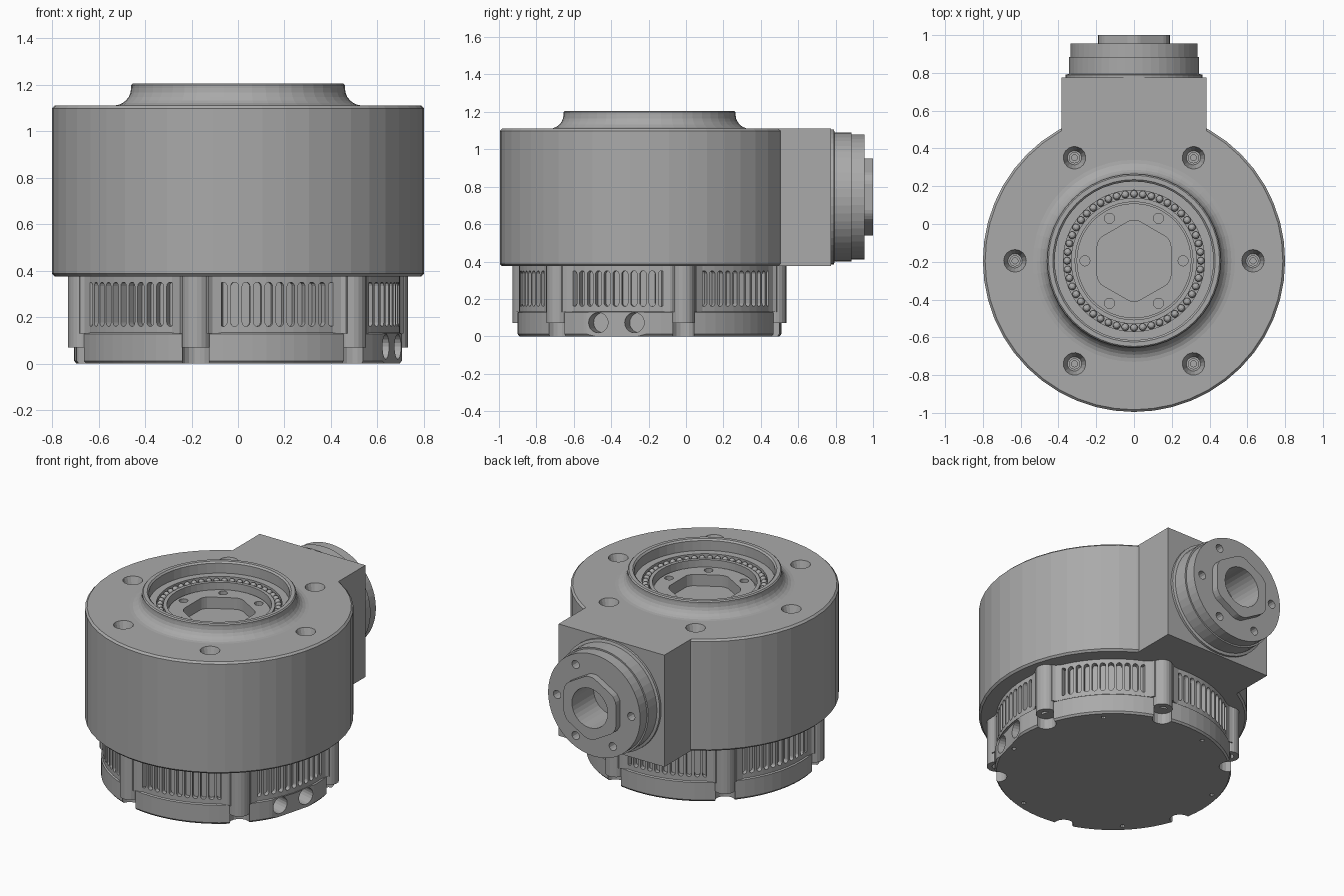
import bpy, bmesh, math
from mathutils import Matrix, Vector

if "Cube" in bpy.data.objects:
    bpy.data.objects.remove(bpy.data.objects["Cube"])

CY = -0.195                      # y of the main vertical axis
AXIS = Matrix.Translation((0, CY, 0))
PORT = Matrix.Translation((0, 0, 0.745)) @ Matrix.Rotation(-math.pi / 2, 4, 'X')
mat = bpy.data.materials.new("machined_grey")
mat.diffuse_color = (0.40, 0.40, 0.40, 1)
mat.use_nodes = True
mat.node_tree.nodes["Principled BSDF"].inputs["Base Color"].default_value = mat.diffuse_color


def rot(deg):
    return Matrix.Rotation(math.radians(deg), 4, 'Z')


def circle(r, n=16, x=0, y=0):
    return [(x + r * math.cos(2 * math.pi * i / n), y + r * math.sin(2 * math.pi * i / n)) for i in range(n)]


def round_hex(apothem, r):
    """Hexagon whose corners are rounded by a circle of radius r."""
    pts = []
    for i in range(72):
        a = math.radians(i * 5)
        d = (a + math.pi / 6) % (math.pi / 3) - math.pi / 6
        rr = min(r, apothem / math.cos(d))
        pts.append((rr * math.cos(a), rr * math.sin(a)))
    return pts


def slot(w, h, n=6):
    """Upright stadium outline, w wide and h high."""
    r, c = w / 2, h / 2 - w / 2
    top = [(r * math.cos(math.pi * i / n), c + r * math.sin(math.pi * i / n)) for i in range(n + 1)]
    return top + [(-x, -y) for x, y in top]


def prism(bm, pts, z0, z1, m=Matrix(), s0=1.0):
    """Extruded outline; s0 scales the lower end about the origin."""
    lo = [bm.verts.new(m @ Vector((x * s0, y * s0, z0))) for x, y in pts]
    hi = [bm.verts.new(m @ Vector((x, y, z1))) for x, y in pts]
    n = len(pts)
    bm.faces.new(lo[::-1])
    bm.faces.new(hi)
    for i in range(n):
        bm.faces.new((lo[i], lo[(i + 1) % n], hi[(i + 1) % n], hi[i]))


def lathe(bm, prof, m, n=48):
    """Solid of revolution; the profile starts and ends on the axis."""
    rings = []
    for r, z in prof:
        if r == 0:
            rings.append([bm.verts.new(m @ Vector((0, 0, z)))] * n)
        else:
            rings.append([bm.verts.new(m @ Vector((x, y, z))) for x, y in circle(r, n)])
    for a, b in zip(rings, rings[1:]):
        for i in range(n):
            j = (i + 1) % n
            quad = dict.fromkeys((a[i], a[j], b[j], b[i]))
            bm.faces.new(list(quad))


def finish(name, bm):
    bmesh.ops.recalc_face_normals(bm, faces=bm.faces)
    me = bpy.data.meshes.new(name)
    bm.to_mesh(me)
    bm.free()
    me.materials.append(mat)
    ob = bpy.data.objects.new(name, me)
    bpy.context.collection.objects.link(ob)
    return ob


def combine(ob, bm, op='DIFFERENCE'):
    """Cut or join the shape in bm into ob and bake the result."""
    tool = finish("cutter", bm)
    tool.hide_render = True
    mod = ob.modifiers.new("bool", 'BOOLEAN')
    mod.operation, mod.object, mod.solver = op, tool, 'EXACT'
    dg = bpy.context.evaluated_depsgraph_get()
    me = bpy.data.meshes.new_from_object(ob.evaluated_get(dg))
    ob.modifiers.clear()
    ob.data = me
    bpy.data.objects.remove(tool)


# Main housing with flared collar and stepped bore
prof = [(0, .375), (.788, .375), (.8, .387), (.8, 1.098), (.788, 1.11)]
for i in range(7):
    t = math.radians(15 * i)
    prof.append((.535 - .075 * math.sin(t), 1.185 - .075 * math.cos(t)))
prof += [(.46, 1.198), (.453, 1.205), (.43, 1.205), (.42, 1.195), (.42, 1.13), (.374, 1.13),
         (.374, 1.09), (.334, 1.09), (.334, 1.12), (.312, 1.12), (.312, 1.065),
         (.304, 1.065), (.304, 1.075), (0, 1.075)]
bm = bmesh.new()
lathe(bm, prof, AXIS)
housing = finish("main_housing", bm)

# Rear mounting block joined to the housing
bm = bmesh.new()
prism(bm, [(-.385, .44), (.385, .44), (.385, .775), (-.385, .775)], .375, 1.11)
combine(housing, bm, 'UNION')

# Countersunk bolt holes, rotor bolt holes and hexagonal recess
bm = bmesh.new()
for k in range(6):
    m = AXIS @ rot(60 * k)
    prism(bm, circle(.063), 1.04, 1.12, m @ Matrix.Translation((.63, 0, 0)), .6)
    prism(bm, circle(.027, 12), 1.02, 1.09, m @ Matrix.Translation((.26, 0, 0)))
prism(bm, round_hex(.195, .214), 1.0, 1.09, AXIS)
combine(housing, bm)

# Screw heads sunk in the bolt holes
bm = bmesh.new()
for k in range(6):
    m = AXIS @ rot(60 * k) @ Matrix.Translation((.63, 0, 0))
    lathe(bm, [(0, 1.03), (.03, 1.03), (.03, 1.065), (.016, 1.065), (.016, 1.05), (0, 1.05)], m, 12)
finish("housing_screws", bm)

# Bearing balls around the rotor
bm = bmesh.new()
for k in range(48):
    m = AXIS @ rot(7.5 * k) @ Matrix.Translation((.354, 0, 1.108))
    bmesh.ops.create_uvsphere(bm, u_segments=10, v_segments=6, radius=.02, matrix=m)
finish("bearing_balls", bm)

# Rear output flange with bolt holes, hexagonal hub and bore
bm = bmesh.new()
lathe(bm, [(0, .74), (.362, .74), (.362, .79), (.345, .795), (.345, .885),
           (.335, .885), (.335, .955), (0, .955)], PORT)
flange = finish("rear_flange", bm)
bm = bmesh.new()
prism(bm, round_hex(.19, .206), .90, 1.0, PORT)
combine(flange, bm, 'UNION')
bm = bmesh.new()
prism(bm, circle(.13, 32), .76, 1.05, PORT)
for k in range(6):
    prism(bm, circle(.027, 12), .87, .98, PORT @ rot(60 * k) @ Matrix.Translation((.27, 0, 0)))
combine(flange, bm)

# Lower drive base
bm = bmesh.new()
lathe(bm, [(0, 0), (.695, 0), (.705, .012), (.705, .127), (.697, .133), (.697, .385), (0, .385)], AXIS, 72)
base = finish("drive_base", bm)

# Flat connector face
bm = bmesh.new()
prism(bm, [(.685, -.3), (.85, -.3), (.85, .3), (.685, .3)], -.05, .13, AXIS @ rot(-15))
combine(base, bm)

# Vent slots, connector holes, lug scallops and underside screw holes
bm = bmesh.new()
outward = Matrix.Rotation(math.pi / 2, 4, 'Z') @ Matrix.Rotation(math.pi / 2, 4, 'X')
for k in range(6):
    mid = 45 + 60 * k
    for j in range(11):
        m = AXIS @ rot(mid + (j - 5) * 4.05) @ Matrix.Translation((0, 0, .255)) @ outward
        prism(bm, slot(.033, .19), .665, .75, m)
    prism(bm, circle(.06), -.05, .07, AXIS @ rot(mid - 30) @ Matrix.Translation((.695, 0, 0)))
    prism(bm, circle(.014, 8), -.05, .03, AXIS @ rot(mid) @ Matrix.Translation((.65, 0, 0)))
for y in (-.1, .1):
    m = AXIS @ rot(-15) @ Matrix.Translation((0, y, .073)) @ outward
    prism(bm, circle(.054, 20), .58, .75, m)
combine(base, bm)

# Screw lugs with flared webs
bm = bmesh.new()
for k in range(6):
    m = AXIS @ rot(15 + 60 * k)
    lathe(bm, [(0, .1), (.03, .1), (.03, .07), (.062, .07), (.062, .385), (0, .385)],
          m @ Matrix.Translation((.693, 0, 0)), 20)
    prism(bm, [(.66, -.11), (.688, -.11), (.703, -.075), (.72, -.062),
               (.72, .062), (.703, .075), (.688, .11), (.66, .11)], .13, .385, m)
finish("screw_lugs", bm)
